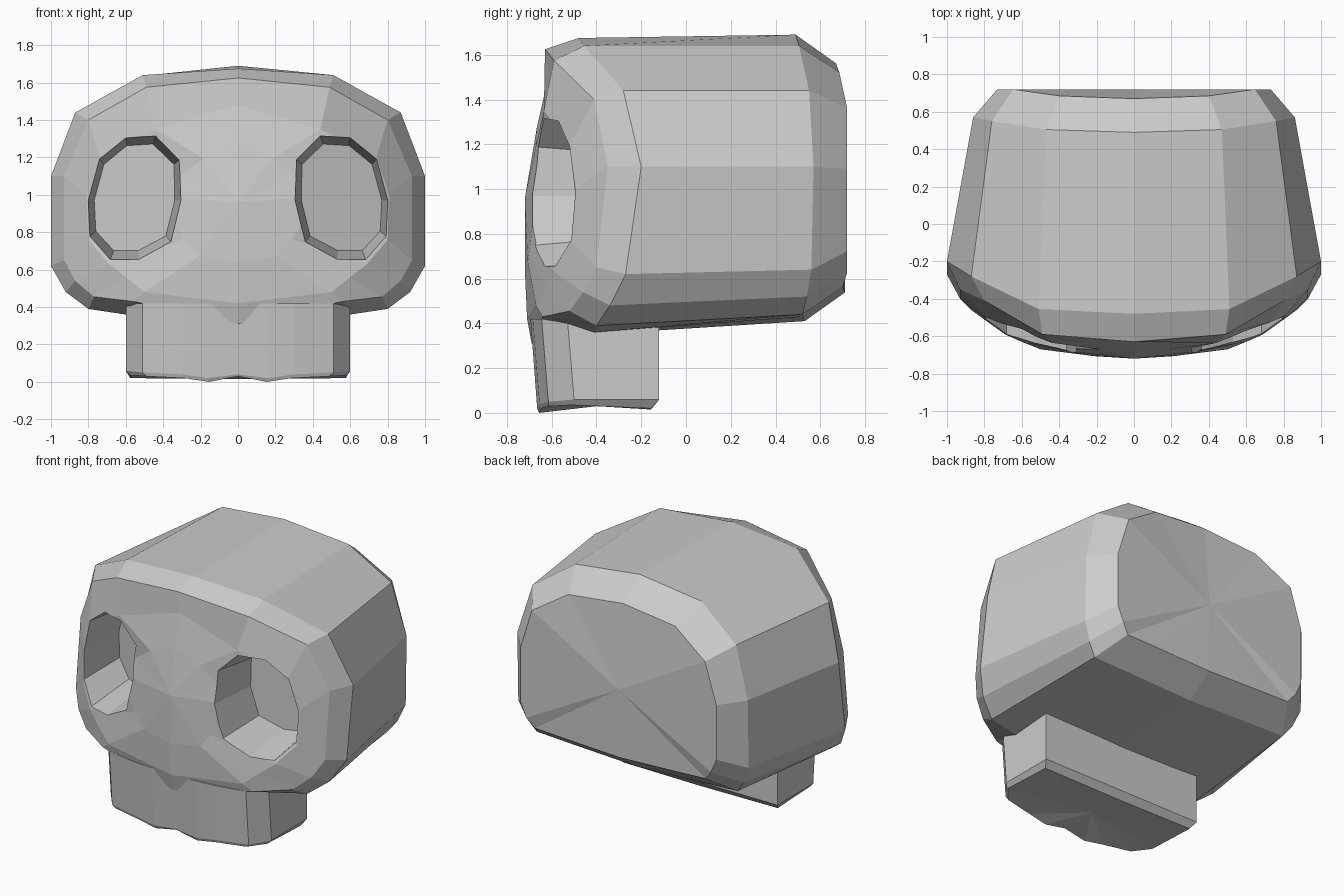
import bpy, bmesh

if "Cube" in bpy.data.objects:
    bpy.data.objects.remove(bpy.data.objects["Cube"])


def make(name, lofts):
    """Each loft is (rings, start centre, end centre); the ends are closed with fans."""
    bm = bmesh.new()
    for rings, start, end in lofts:
        loops = [[bm.verts.new(p) for p in r] for r in rings]
        n = len(loops[0])
        for a, b in zip(loops, loops[1:]):
            for i in range(n):
                j = (i + 1) % n
                bm.faces.new((a[i], a[j], b[j], b[i]))
        for loop, centre in ((loops[0], start), (loops[-1], end)):
            c = bm.verts.new(centre)
            for i in range(n):
                bm.faces.new((loop[i], loop[(i + 1) % n], c))
    bmesh.ops.recalc_face_normals(bm, faces=bm.faces)
    me = bpy.data.meshes.new(name)
    bm.to_mesh(me)
    bm.free()
    ob = bpy.data.objects.new(name, me)
    bpy.context.collection.objects.link(ob)
    return ob


def mirror(half):
    """Close a half outline whose first and last points lie on x = 0."""
    return half + [(-x, y, z) for x, y, z in half[-2:0:-1]]


# Cranium: half outlines from the top centre, round the side, to the bottom centre
back = [(0, .49, 1.69), (.47, .505, 1.64), (.76, .55, 1.44), (.86, .57, 1.1),
        (.86, .56, .64), (.81, .54, .52), (.75, .52, .44), (.5, .525, .43), (0, .53, .41)]
widest = [(0, -.48, 1.675), (.51, -.455, 1.64), (.87, -.28, 1.44), (1, -.2, 1.1),
          (1, -.27, .62), (.92, -.34, .48), (.8, -.4, .39), (.6, -.41, .36), (0, -.42, .35)]
brow = [(0, -.63, 1.625), (.49, -.59, 1.575), (.8, -.41, 1.4), (.93, -.35, 1.1),
        (.93, -.4, .65), (.87, -.46, .54), (.77, -.52, .455), (.56, -.64, .43), (0, -.69, .31)]
face = [(0, -.62, 1.48), (.44, -.635, 1.35), (.74, -.52, 1.2), (.81, -.49, 1.0),
        (.8, -.51, .76), (.69, -.59, .63), (.6, -.63, .56), (.5, -.67, .48), (0, -.71, .42)]
# Rear plate is a shrunken back outline, nose area a shrunken face outline
rear = [(x * .85, min(.72, y + .18), 1.05 + (z - 1.05) * .8) for x, y, z in back]
nose = []
for x, y, z in face:
    nx, nz = x * .42, .96 + (z - .96) * .6
    nose.append((nx, -.72 + .3 * nx * nx + .17 * max(0, nz - .96), nz))
cranium = make("cranium", [([mirror(r) for r in (rear, back, widest, brow, face, nose)],
                            (0, .72, 1.0), (0, -.72, .96))])

# Eye sockets: tapered ten-sided cutters that follow the slope of the face
rim = [(.31, 1.19), (.44, 1.315), (.6, 1.305), (.74, 1.19), (.8, .97),
       (.79, .78), (.68, .66), (.53, .66), (.36, .75), (.305, .97)]


def socket(side):
    def point(x, z, scale, depth):
        px, pz = .56 + (x - .56) * scale, .98 + (z - .98) * scale
        return (side * px, -.69 + .41 * (px - .31) + depth, pz)
    ends = ((1.12, -.3), (.87, .33))
    rings = [[point(x, z, s, d) for x, z in rim] for s, d in ends]
    return (rings, point(.56, .98, 1, -.3), point(.56, .98, 1, .33))


cutter = make("eye_socket_cutter", [socket(1), socket(-1)])
cutter.hide_render = True
mod = cranium.modifiers.new("eye_sockets", 'BOOLEAN')
mod.operation = 'DIFFERENCE'
mod.solver = 'EXACT'
mod.object = cutter
bpy.context.view_layer.objects.active = cranium
bpy.ops.object.modifier_apply(modifier=mod.name)
bpy.data.objects.remove(cutter)

# Upper jaw: plan outline from front centre to back centre, with a wavy tooth edge
plan = [(0, -.695), (.16, -.695), (.3, -.685), (.51, -.645), (.6, -.53), (.6, -.12), (0, -.12)]
edge = [.04, .02, .04, .05, .06, .06, .06]
tooth = [.03, 0, .02, .03, .035, .02, .015]
top = [(x, y, .42) for x, y in plan]
lower = [(x, y + (.03 if y < -.2 else 0), h) for (x, y), h in zip(plan, edge)]
bottom = [(x * .96, -.4 + (y + .4) * .87, h) for (x, y), h in zip(plan, tooth)]
make("upper_jaw", [([mirror(r) for r in (top, lower, bottom)], (0, -.4, .42), (0, -.4, .03))])
